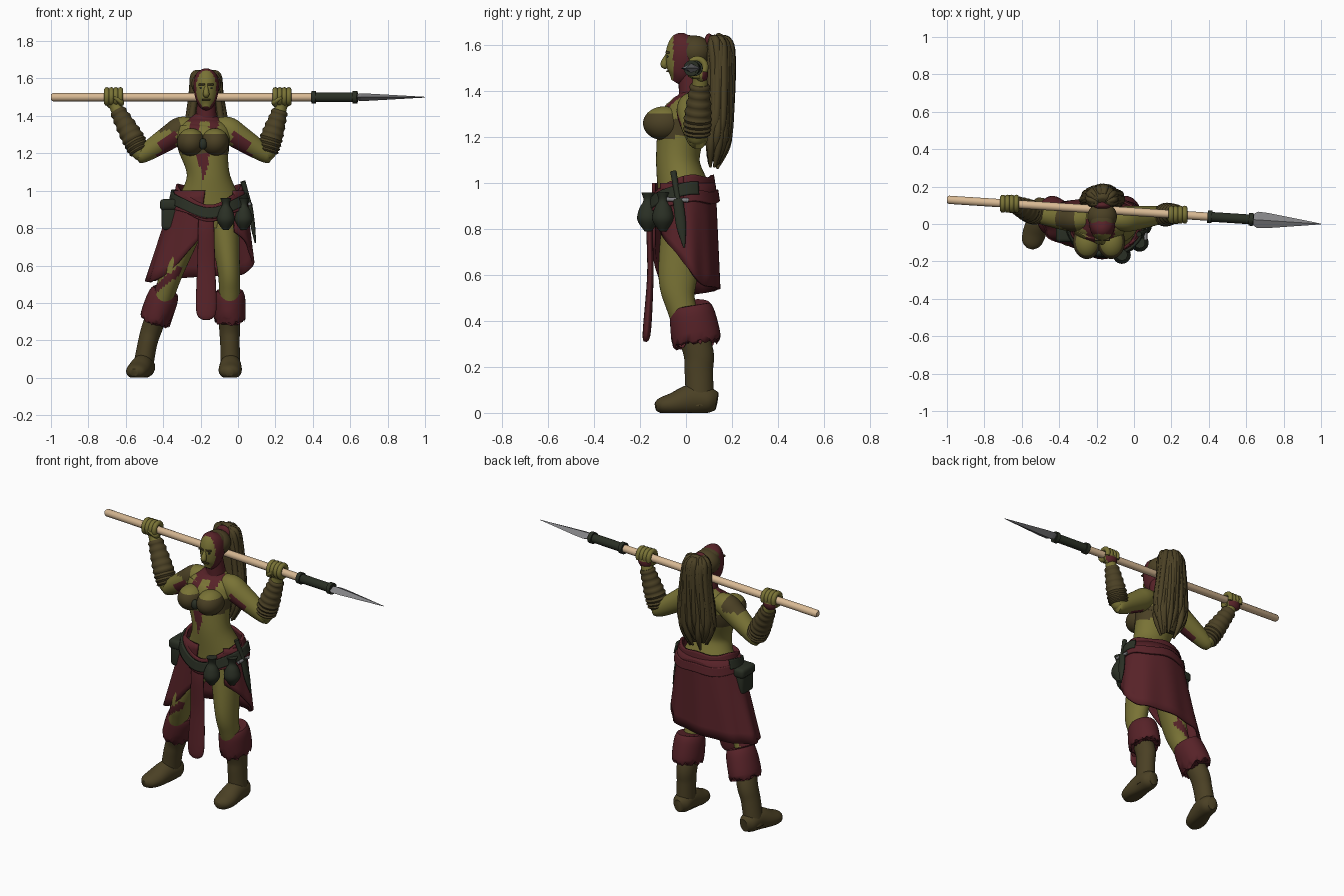
import bpy, bmesh, math, random
from mathutils import Vector, Matrix

if "Cube" in bpy.data.objects:
    bpy.data.objects.remove(bpy.data.objects["Cube"])
random.seed(4)
Y, Z = Vector((0, 1, 0)), Vector((0, 0, 1))
MID = -.17  # the figure's centre line in x

def material(name, *rgb):
    m = bpy.data.materials.new(name)
    m.diffuse_color = (*rgb, 1)
    m.use_nodes = True
    m.node_tree.nodes["Principled BSDF"].inputs["Base Color"].default_value = m.diffuse_color
    return m

SKIN = material("olive_skin", .19, .17, .036)
RED = material("dark_crimson", .095, .016, .021)
LEATHER = material("brown_leather", .07, .052, .018)
DARK = material("dark_green_leather", .023, .029, .018)
WOOD = material("pale_wood", .68, .48, .29)
STEEL = material("grey_steel", .23, .23, .24)

def finish(name, bm, mat, angle=50):
    bmesh.ops.recalc_face_normals(bm, faces=bm.faces)
    me = bpy.data.meshes.new(name)
    bm.to_mesh(me)
    bm.free()
    me.materials.append(mat)
    me.shade_smooth()
    me.set_sharp_from_angle(angle=math.radians(angle))
    ob = bpy.data.objects.new(name, me)
    bpy.context.collection.objects.link(ob)
    return ob

def paint(ob, mat, rule):
    ob.data.materials.append(mat)
    for p in ob.data.polygons:
        if rule(p.center, p.normal):
            p.material_index = len(ob.data.materials) - 1

def spline(pts, steps):
    """Catmull-Rom through rows of numbers."""
    out = []
    for i in range(len(pts) - 1):
        a, b, c, d = pts[max(i - 1, 0)], pts[i], pts[i + 1], pts[min(i + 2, len(pts) - 1)]
        for s in range(steps):
            t = s / steps
            out.append([q + ((r - p) * t + (2 * p - 5 * q + 4 * r - w) * t * t
                             + (3 * q - p - 3 * r + w) * t ** 3) / 2 for p, q, r, w in zip(a, b, c, d)])
    return out + [list(pts[-1])]

def tube(name, pts, mat, n=24, ref=Y, steps=5, angle=50):
    """Elliptical tube; each point is x, y, z, side radius, radius towards ref."""
    rows = spline([p if len(p) == 5 else (*p, p[3]) for p in pts], steps)
    bm, rings = bmesh.new(), []
    for i, row in enumerate(rows):
        t = (Vector(rows[min(i + 1, len(rows) - 1)][:3]) - Vector(rows[max(i - 1, 0)][:3])).normalized()
        v = (ref - t * ref.dot(t)).normalized()
        u = v.cross(t)
        turn = [k * math.tau / n for k in range(n)]
        rings.append([bm.verts.new(Vector(row[:3]) + u * max(row[3], .001) * math.cos(a)
                                   + v * max(row[4], .001) * math.sin(a)) for a in turn])
    for a, b in zip(rings, rings[1:]):
        for k in range(n):
            bm.faces.new((a[k], a[(k + 1) % n], b[(k + 1) % n], b[k]))
    bm.faces.new(rings[0])
    bm.faces.new(rings[-1])
    return finish(name, bm, mat, angle)

def column(name, rows, mat, x=MID, **kw):
    """Upright tube; each row is y, z, x radius, y radius."""
    return tube(name, [(x, *r) for r in rows], mat, **kw)

def ball(name, c, r, mat, seg=32):
    bm = bmesh.new()
    bmesh.ops.create_uvsphere(bm, u_segments=seg, v_segments=seg // 2, radius=1,
                              matrix=Matrix.Translation(c) @ Matrix.Diagonal((*r, 1)))
    return finish(name, bm, mat)

def box(name, c, size, mat, bevel=.02):
    bm = bmesh.new()
    bmesh.ops.create_cube(bm, size=1, matrix=Matrix.Translation(c) @ Matrix.Diagonal((*size, 1)))
    bmesh.ops.bevel(bm, geom=bm.edges[:], offset=bevel, segments=3, affect='EDGES', profile=.5)
    return finish(name, bm, mat)

def cloth(name, a0, a1, func, mat, cols=72, rows=8):
    """Sheet wrapped round the hips between two angles."""
    bm = bmesh.new()
    g = [[bm.verts.new(func(math.radians(a0 + (a1 - a0) * i / cols), j / rows))
          for i in range(cols + 1)] for j in range(rows + 1)]
    for j in range(rows):
        for i in range(cols):
            bm.faces.new((g[j][i], g[j][i + 1], g[j + 1][i + 1], g[j + 1][i]))
    s = finish(name, bm, mat).modifiers.new("thickness", 'SOLIDIFY')
    s.thickness, s.offset = .014, 0

# Torso with war paint and chest band
torso = tube("torso", [(-.16, 0, .8, .14, .1), (-.155, 0, .92, .175, .12), (-.16, -.035, 1.09, .114, .095),
                       (-.185, -.015, 1.25, .14, .105), (-.18, .01, 1.32, .145, .09),
                       (-.177, .025, 1.37, .1, .065), (-.175, .025, 1.41, .05, .05)], SKIN, n=64, steps=9)
paint(torso, RED, lambda c, n: n.y < 0 and (c.z > 1.37 or 1.05 < c.z < 1.2 and abs(c.x + .185) < (c.z - 1.05) / 4
                                            or c.z > 1.29 and abs(abs(c.x + .18) - .05) < .025))
paint(torso, LEATHER, lambda c, n: 1.2 < c.z < 1.28)
for x in (-.252, -.122):
    paint(ball("breast", (x, -.095, 1.26), (.074, .092, .074), SKIN, 40), LEATHER, lambda c, n: c.z < 1.3)
ball("chest_band_knot", (-.187, -.155, 1.25), (.022, .02, .03), DARK)

# Neck and head
column("neck", [(.03, 1.36, .06, .06), (.01, 1.5, .045, .045)], RED)
head = column("head", [(-.048, 1.44, .02, .02), (-.028, 1.475, .05, .058), (-.005, 1.55, .068, .085),
                       (.01, 1.615, .058, .075), (.02, 1.64, .02, .03)], SKIN, n=48, steps=8)
paint(head, RED, lambda c, n: c.y > -.055)
column("nose", [(-.08, 1.56, .008, .008), (-.095, 1.517, .017, .017), (-.08, 1.51, .01, .01)], SKIN)
box("mouth", (MID, -.08, 1.487), (.046, .012, .007), LEATHER, .002)
for s in (-.024, .024):
    box("eyebrow", (MID + s, -.081, 1.568), (.034, .018, .01), LEATHER, .003)
    ball("eye", (MID + s, -.077, 1.551), (.011, .007, .006), DARK, 12)

# Hair: cap, band, ponytail and its locks
ball("hair_cap", (MID, .04, 1.57), (.079, .075, .072), LEATHER)
ball("hair_top", (MID, .005, 1.602), (.062, .078, .042), LEATHER)
ball("hair_band", (MID, .1, 1.605), (.048, .022, .046), RED)
core = [(.12, 1.638, .02, .02), (.135, 1.61, .06, .045), (.142, 1.5, .078, .05),
        (.138, 1.3, .1, .05), (.13, 1.2, .095, .045), (.115, 1.11, .05, .025)]
column("ponytail", core, LEATHER)
for i in range(26):
    a, drop = math.radians(10 * i - 35), random.uniform(-.05, .05)
    lock = [(MID + (rx + random.uniform(-.004, .008)) * math.cos(a), y + (ry + random.uniform(-.004, .008)) * math.sin(a),
             z + drop * k / 5, .018 if 0 < k < 5 else .006) for k, (y, z, rx, ry) in enumerate(core)]
    tube("hair_lock", lock, LEATHER, n=8)

# Spear across the shoulders
def on_spear(x, r, rv=None):
    return (x, .065 * (1 - x), 1.5, r, rv or r)

tube("spear_shaft", [on_spear(-1, .015), on_spear(-.99, .022), on_spear(.41, .022)], WOOD, ref=Z, steps=1)
tube("spear_grip", [on_spear(.4, .026), on_spear(.64, .026)], DARK, ref=Z, steps=1)
for x in (.405, .625):
    tube("spear_ring", [on_spear(x - .012, .034), on_spear(x + .012, .034)], DARK, ref=Z, steps=1)
tube("spear_blade", [on_spear(.63, .024, .016), on_spear(.66, .044, .021), on_spear(.72, .04, .018),
                     on_spear(1, .002)], STEEL, n=4, ref=Z, steps=1, angle=10)

# Arms, wraps and gripping hands; the second arm mirrors the first, its forearm more upright
UPPER = [(-.23, .03, 1.335, .05), (-.3, .028, 1.33, .066), (-.36, .03, 1.29, .066),
         (-.515, .05, 1.19, .044), (-.53, .05, 1.185, .02)]
FORE = [(-.505, .045, 1.17, .02), (-.517, .05, 1.195, .044), (-.562, .07, 1.28, .052),
        (-.645, .108, 1.43, .034), (-.665, .11, 1.47, .03)]
for side in (-1, 1):
    def place(p, lift=0):
        f = max(0, p[2] - 1.18) * lift
        return p if side < 0 else (-.36 - p[0] - .24 * f, p[1] - .19 * f, *p[2:])
    arm = tube("upper_arm", [place(p) for p in UPPER], SKIN, n=32)
    paint(arm, RED, lambda c, n: n.z < .1 and n.y < .3 and .15 < abs(c.x + .18) < .24)
    paint(arm, LEATHER, lambda c, n: c.x < -.31 and c.z > 1.32 and n.z > 0)
    fore = [place(p, 1) for p in FORE]
    tube("forearm", fore, SKIN)
    rows = spline(fore, 9)[11:28]
    tube("forearm_wrap", [(*p[:3], p[3] + (.011 if k % 2 else .004)) for k, p in enumerate(rows)], LEATHER, steps=2)
    hx, hy = fore[-1][0], on_spear(fore[-1][0], 0)[1]
    paint(ball("palm", (hx, hy + .015, 1.475), (.044, .032, .04), SKIN), RED, lambda c, n: n.y > .3 and c.z < 1.48)
    for k in range(4):
        x = hx + (k - 1.5) * .024
        curl = [math.radians(40 * d) for d in range(-5, 4)]
        tube("finger", [(x, hy + .034 * math.sin(a), 1.503 + .036 * math.cos(a), .015) for a in curl],
             SKIN, n=10, ref=Vector((1, 0, 0)), steps=2)
    tube("thumb", [(hx - side * .035, hy, 1.46, .014), (hx - side * .04, hy - .03, 1.475, .015),
                   (hx, hy - .043, 1.5, .008)], SKIN, n=10, ref=Z)

# Legs, boots and fur cuffs; the second leg is the first one swung outwards
LEG = [(-.085, 0, .9, .09, .1), (-.052, -.035, .6, .062, .085), (-.045, -.02, .46, .056, .064),
       (-.045, .05, .28, .056, .066), (-.043, .056, .18, .052, .062), (-.04, .06, .03, .054, .06)]
FOOT = [(-.04, .133, .05, .03, .04), (-.04, .1, .055, .055, .055), (-.04, .03, .06, .058, .066),
        (-.042, -.05, .04, .062, .05), (-.045, -.105, .032, .05, .036), (-.046, -.13, .028, .02, .02)]
CUFF = [(.455, .055, .065), (.465, .07, .084), (.42, .084, .1), (.315, .082, .105), (.32, .055, .07)]
for swung in (False, True):
    def swing(p):
        k = p[2] - .1
        return (p[0] - .465 + .28 * k + .15 * k * k + (.2 * p[1] if k < 0 else 0), *p[1:]) if swung else p
    leg = tube("leg_and_boot", [swing(p) for p in LEG], SKIN, n=32, steps=8)
    paint(leg, LEATHER, lambda c, n: c.z < .4)
    paint(leg, RED, lambda c, n: c.x < -.3 and c.z > .4 and abs(c.z - .53 - (c.x + .37) * .8) < .025)
    for v in tube("boot_foot", [swing(p) for p in FOOT], LEATHER, ref=Z).data.vertices:
        v.co.z = max(v.co.z, 0)
    cuff = tube("fur_cuff", [swing((-.045, .1 - .17 * z, z, rx, ry)) for z, rx, ry in CUFF], RED, n=36)
    for v in cuff.data.vertices:
        if v.co.z < .34:
            v.co.z += random.uniform(-.018, .014)

# Skirt, sash, belt and front cloth
def skirt(a, t):
    low = .53 - .02 * math.cos(a + 2.6) + .2 * max(0, math.cos(a + .8)) ** 2 + .15 * max(0, -math.sin(a)) ** 4
    z = 1 + (low - 1) * t
    k = 2 - 2 * z
    w = 1 + .035 * k * math.sin(9 * a)
    return (-.15 - .05 * k + (.185 + .105 * k) * w * math.cos(a), -.01 + .01 * k + (.132 + .008 * k) * w * math.sin(a), z)

def band(top, height, sag, grow):
    def f(a, t):
        z = top - sag * max(0, -math.sin(a)) ** 2 - height * t
        r = grow + (1.03 - z) * .22
        return (-.152 + (.168 + r) * math.cos(a), -.01 + (.122 + r * .7) * math.sin(a), z + .006 * math.sin(5 * a))
    return f

cloth("skirt", -48, 262, skirt, RED)
cloth("sash", 0, 360, band(1.03, .09, .1, .004), RED)
cloth("sash_fold", 0, 360, band(.965, .05, .06, .016), RED)
cloth("belt", 155, 385, band(1, .055, .085, .024), DARK)
column("front_cloth", [(-.14, .91, .042, .012), (-.157, .8, .043, .014), (-.155, .6, .048, .014),
                       (-.17, .36, .054, .018), (-.178, .31, .02, .008)], RED)

# Pouches and dagger on the belt
box("side_pouch", (-.358, -.03, .865), (.1, .12, .15), DARK)
box("side_pouch_flap", (-.36, -.03, .925), (.115, .135, .06), DARK)
for x, y in ((-.065, -.165), (.03, -.1)):
    column("belt_sack", [(y, z, r, r) for z, r in ((.79, .015), (.84, .047), (.89, .038), (.925, .02), (.96, .03))],
           DARK, x=x)
tube("dagger_sheath", [(.062, -.035, .93, .014, .022), (.078, -.022, .82, .013, .022), (.093, -.008, .72, .004)], DARK)
tube("dagger_handle", [(.062, -.035, .93, .011), (.026, -.055, 1.05, .014)], DARK)
tube("dagger_guard", [(.062, -.085, .93, .009), (.062, .012, .925, .009)], STEEL, ref=Z)
